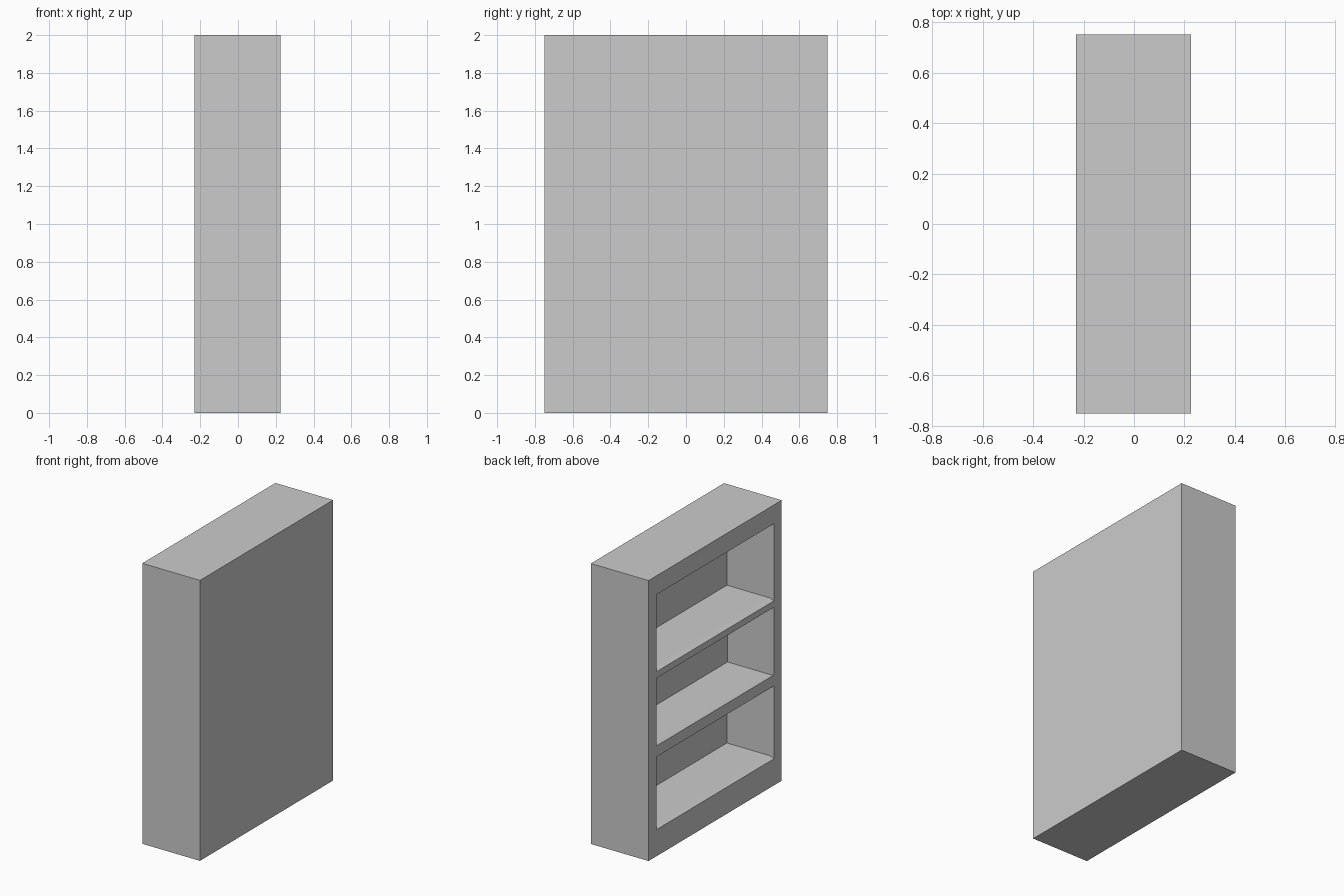
import bpy
import bmesh

if "Cube" in bpy.data.objects:
    bpy.data.objects.remove(bpy.data.objects["Cube"])

X_FACE, X_BACK = -0.23, 0.225      # open side and closed side
HALF_Y, HEIGHT = 0.75, 2.0
X_LIP, X_DEEP = -0.197, 0.14       # end of the lip, back wall of the bays


def new_object(name, bm):
    bmesh.ops.recalc_face_normals(bm, faces=bm.faces)
    mesh = bpy.data.meshes.new(name)
    bm.to_mesh(mesh)
    bm.free()
    obj = bpy.data.objects.new(name, mesh)
    bpy.context.collection.objects.link(obj)
    return obj


def loft(bm, sections):
    """Closed solid through rectangles given as (x, half_y, z_low, z_high)."""
    rings = [[bm.verts.new((x, y, z)) for y, z in
              ((-w, lo), (w, lo), (w, hi), (-w, hi))]
             for x, w, lo, hi in sections]
    for a, b in zip(rings, rings[1:]):
        for i in range(4):
            j = (i + 1) % 4
            bm.faces.new((a[i], a[j], b[j], b[i]))
    bm.faces.new(rings[0])
    bm.faces.new(rings[-1])


# solid cabinet body
bm = bmesh.new()
loft(bm, [(X_FACE, HALF_Y, 0, HEIGHT), (X_BACK, HALF_Y, 0, HEIGHT)])
cabinet = new_object("bookcase_body", bm)

# three shelf bays: opening bottom, top, and how far the lip narrows
bm = bmesh.new()
for low, high, taper, side in ((1.316, 1.866, 0.013, 0.001),
                               (0.787, 1.270, -0.008, -0.006),
                               (0.190, 0.709, 0.014, 0.001)):
    outer = (0.662, low, high)
    inner = (0.662 - side, low + taper, high - taper)
    loft(bm, [(X_FACE - 0.1, *outer), (X_FACE, *outer),
              (X_LIP, *inner), (X_DEEP, *inner)])
cutter = new_object("shelf_bay_cutter", bm)

# carve the bays, then drop the cutter
cut = cabinet.modifiers.new("shelf_bays", 'BOOLEAN')
cut.operation = 'DIFFERENCE'
cut.solver = 'EXACT'
cut.object = cutter
cutter.hide_render = True
bpy.context.view_layer.objects.active = cabinet
bpy.ops.object.modifier_apply(modifier=cut.name)
bpy.data.objects.remove(cutter)
